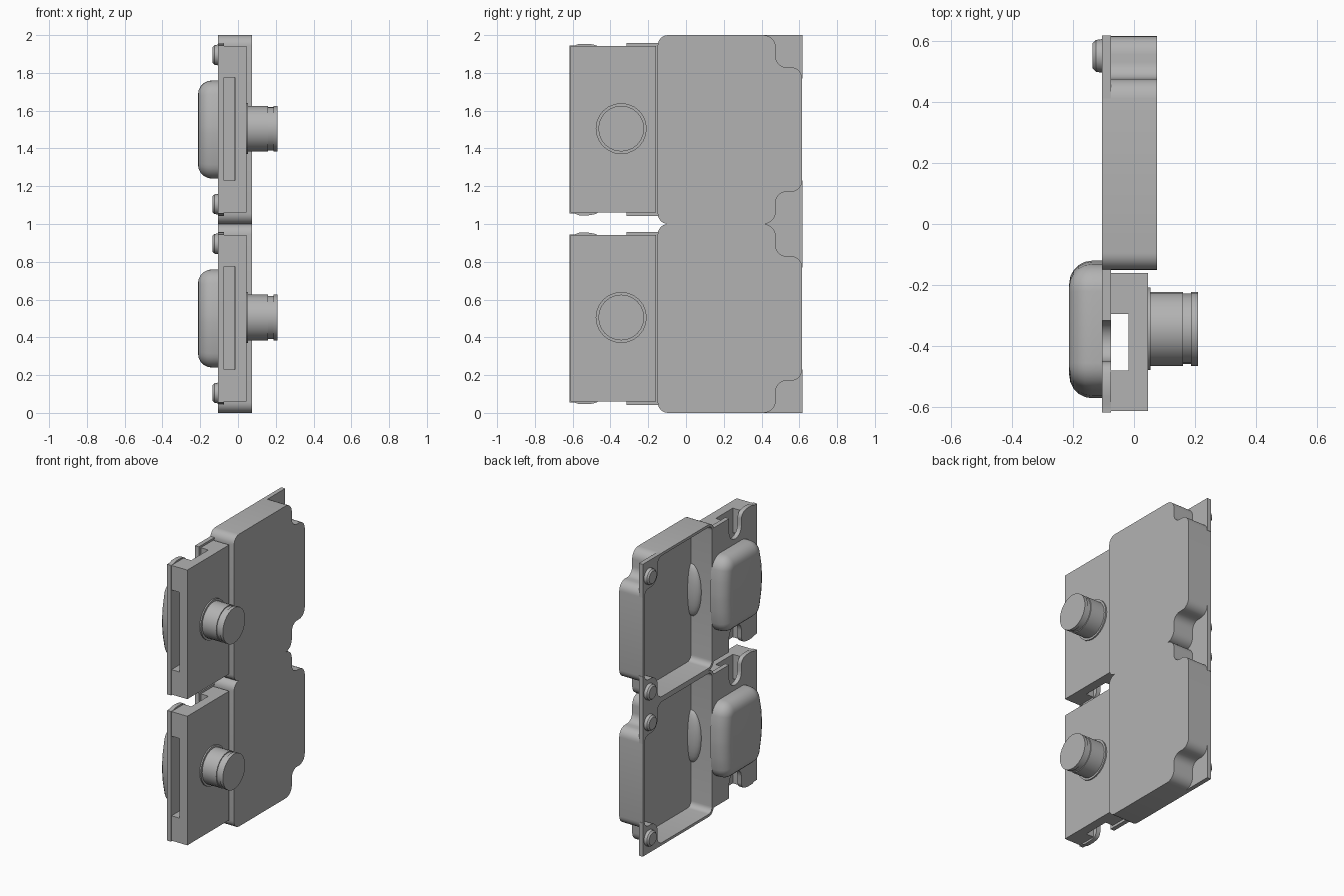
import bpy, bmesh
from math import sin, cos, pi, radians
from mathutils import Vector, Matrix

cube = bpy.data.objects.get("Cube")
if cube:
    bpy.data.objects.remove(cube)

GREY = (0.45, 0.45, 0.45, 1)
grey = bpy.data.materials.new("plain_grey")
grey.use_nodes = True
grey.diffuse_color = GREY
grey.node_tree.nodes["Principled BSDF"].inputs["Base Color"].default_value = GREY


def arc(y, z, r, start, end, n=6):
    """Points (y, z) along an arc, angles in degrees."""
    angles = [radians(start + (end - start) * i / n) for i in range(n + 1)]
    return [(y + r * cos(a), z + r * sin(a)) for a in angles]


def mirrored(top):
    """Close an upper half outline by mirroring it about the unit middle."""
    return top + [(y, 1 - z) for y, z in reversed(top)]


def inset(points, d):
    """Move every point of a clockwise outline inwards by d."""
    result = []
    for i, p in enumerate(points):
        a, b, c = Vector(points[i - 1]), Vector(p), Vector(points[(i + 1) % len(points)])
        n1, n2 = [Vector((v.y, -v.x)).normalized() for v in (b - a, c - b)]
        m = (n1 + n2).normalized()
        result.append(tuple(b + m * d / max(m.dot(n1), 0.5)))
    return result


def finish(bm, name, smooth=True):
    bmesh.ops.recalc_face_normals(bm, faces=bm.faces)
    mesh = bpy.data.meshes.new(name)
    bm.to_mesh(mesh)
    bm.free()
    mesh.materials.append(grey)
    ob = bpy.data.objects.new(name, mesh)
    bpy.context.collection.objects.link(ob)
    if smooth:
        shade(ob)
    return ob


def shade(ob):
    bpy.ops.object.select_all(action="DESELECT")
    ob.select_set(True)
    bpy.context.view_layer.objects.active = ob
    bpy.ops.object.shade_smooth_by_angle(angle=radians(35))


def prism(name, outline, x0, x1, bevel=0):
    """Extrude a (y, z) outline along x, optionally rounding the x0 rim."""
    bm = bmesh.new()
    cap = bm.faces.new([bm.verts.new((x0, y, z)) for y, z in outline])
    rim = list(cap.edges)
    ext = bmesh.ops.extrude_face_region(bm, geom=[cap], use_keep_orig=True)
    moved = [g for g in ext["geom"] if isinstance(g, bmesh.types.BMVert)]
    bmesh.ops.translate(bm, verts=moved, vec=(x1 - x0, 0, 0))
    if bevel:
        bmesh.ops.bevel(bm, geom=rim, offset=bevel, segments=5, profile=0.5,
                        affect="EDGES", clamp_overlap=True)
    return finish(bm, name)


def box(name, x, y, z):
    rect = [(y[0], z[0]), (y[0], z[1]), (y[1], z[1]), (y[1], z[0])]
    return prism(name, rect, *x)


def cut(ob, cutter):
    mod = ob.modifiers.new("cut", "BOOLEAN")
    mod.operation, mod.solver, mod.object = "DIFFERENCE", "EXACT", cutter
    bpy.context.view_layer.update()
    evaluated = ob.evaluated_get(bpy.context.evaluated_depsgraph_get())
    mesh = bpy.data.meshes.new_from_object(evaluated)
    ob.modifiers.clear()
    ob.data = mesh
    bpy.data.objects.remove(cutter)
    shade(ob)


def lathe(name, profile, y, z, segments=24):
    """Turn (x, radius) points around an axis parallel to x."""
    bm = bmesh.new()
    rings = []
    for x, r in profile:
        turn = [2 * pi * i / segments for i in range(segments)]
        rings.append([bm.verts.new((x, y + r * cos(a), z + r * sin(a))) for a in turn])
    for a, b in zip(rings, rings[1:]):
        for i in range(segments):
            j = (i + 1) % segments
            bm.faces.new((a[i], a[j], b[j], b[i]))
    bm.faces.new(rings[0])
    bm.faces.new(rings[-1])
    return finish(bm, name)


# Open tray with ogee notches at its rear corners
tray_outline = mirrored(
    arc(-0.095, 0.945, 0.055, 180, 90) + arc(0.41, 0.935, 0.065, 90, 0)
    + arc(0.53, 0.885, 0.055, 180, 270) + arc(0.555, 0.77, 0.06, 90, 0))
tray = prism("tray", tray_outline, -0.105, 0.075)
cut(tray, prism("cavity", inset(tray_outline, 0.018), -0.2, 0.055))

# Corner tabs that square off the notches, with their studs
tab_outline = (arc(0.41, 0.935, 0.065, 90, 0) + arc(0.53, 0.885, 0.055, 180, 270)
               + arc(0.555, 0.77, 0.06, 90, 0) + [(0.617, 0.77), (0.617, 1)])
parts = [tray]
for side, flip in (("upper", False), ("lower", True)):
    outline = [(y, 1 - z) for y, z in tab_outline] if flip else tab_outline
    parts.append(prism(side + "_corner_tab", outline, -0.105, -0.075))
    parts.append(lathe(side + "_stud", [(-0.105, 0.055), (-0.125, 0.052), (-0.135, 0.042)],
                       0.55, 0.105 if flip else 0.895, 16))

# Mounting plate with a hooked slot in the top and bottom edges
plate_outline = mirrored(
    [(-0.617, 0.945), (-0.59, 0.945), (-0.565, 0.954), (-0.515, 0.954)]
    + arc(-0.495, 0.905, 0.045, 75, 0) + arc(-0.383, 0.86, 0.067, 180, 360, 8)
    + [(-0.316, 0.957), (-0.14, 0.957)])
parts.append(prism("mounting_plate", plate_outline, -0.105, -0.075))

# Connector block with a vertical channel and a front slot
block = box("connector_block", (-0.075, 0.045), (-0.612, -0.16), (0.06, 0.943))
cut(block, box("channel", (-0.09, -0.018), (-0.48, -0.295), (-0.1, 1.1)))
cut(block, box("front_slot", (-0.09, -0.015), (-0.7, -0.47), (0.23, 0.775)))
parts.append(block)

# Pillow shaped cover with bowed ends
cover_outline = mirrored(
    [(-0.57, 0.52), (-0.562, 0.6)] + arc(-0.455, 0.67, 0.09, 170, 90)
    + arc(-0.22, 0.67, 0.09, 90, 10) + [(-0.124, 0.6), (-0.12, 0.52)])
parts.append(prism("rounded_cover", cover_outline, -0.212, -0.1, 0.075))

# Lens shaped swelling in the inner corner of the tray
bm = bmesh.new()
bmesh.ops.create_uvsphere(bm, u_segments=20, v_segments=12, radius=1,
                          matrix=Matrix.Translation((0.05, -0.135, 0.5))
                          @ Matrix.Diagonal((0.075, 0.04, 0.18, 1)))
for limit, normal in ((0.06, (1, 0, 0)), (-0.14, (0, -1, 0))):
    spot = (limit, 0, 0) if normal[0] else (0, limit, 0)
    bmesh.ops.bisect_plane(bm, geom=bm.verts[:] + bm.edges[:] + bm.faces[:],
                           plane_co=spot, plane_no=normal, clear_outer=True)
parts.append(finish(bm, "inner_swelling"))

# Round plug with a collar and a groove
parts.append(lathe("plug", [
    (0.04, 0.135), (0.054, 0.135), (0.054, 0.121), (0.16, 0.121), (0.16, 0.115),
    (0.187, 0.115), (0.187, 0.121), (0.21, 0.121)], -0.343, 0.505))

# Second unit stacked on the first
for ob in parts:
    twin = ob.copy()
    twin.name = "top_unit_" + ob.name
    twin.location.z = 1
    bpy.context.collection.objects.link(twin)
